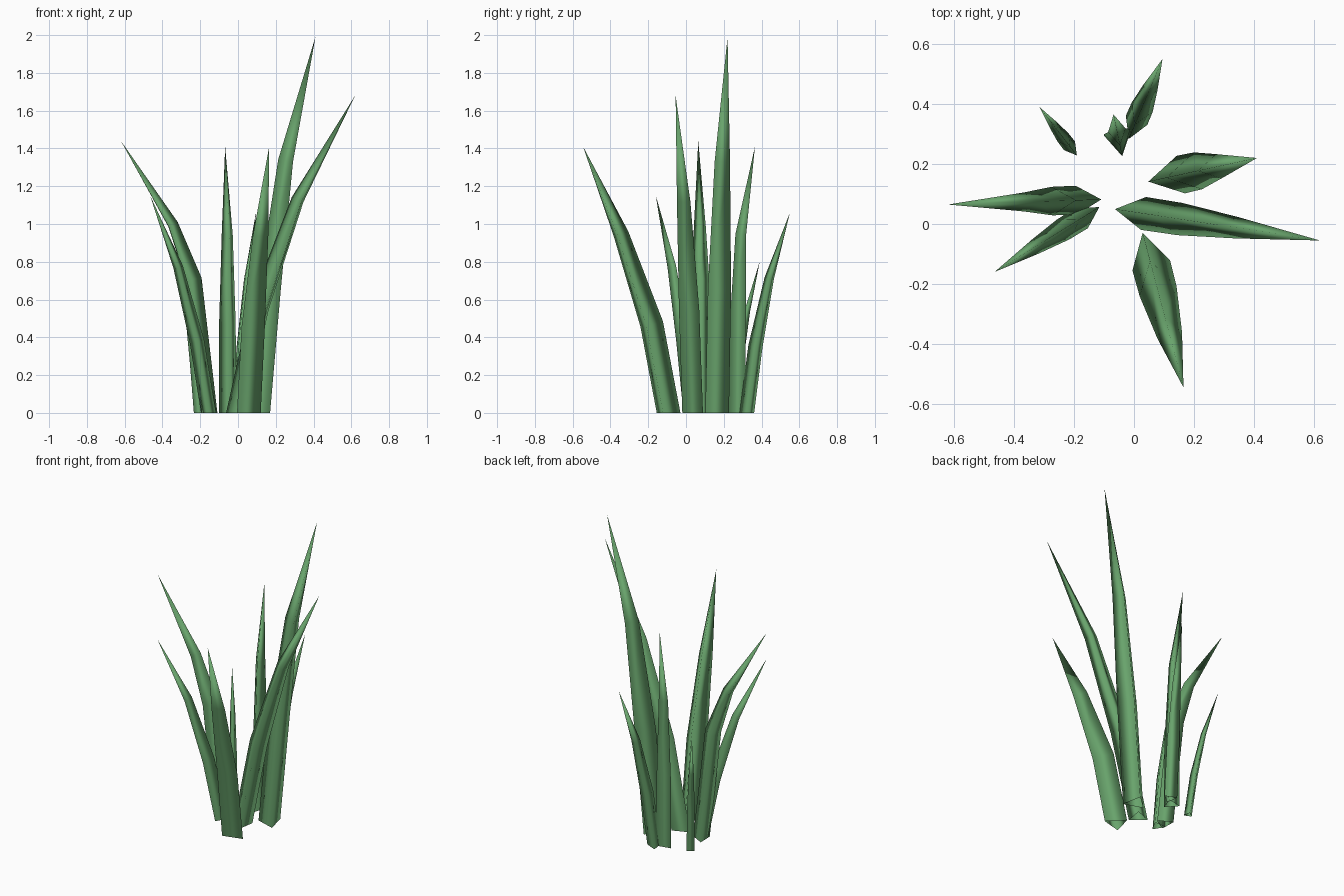
import bpy, bmesh, math
from mathutils import Vector

if "Cube" in bpy.data.objects:
    bpy.data.objects.remove(bpy.data.objects["Cube"])

green = bpy.data.materials.new("leaf green")
green.diffuse_color = (0.14, 0.37, 0.15, 1)
green.use_nodes = True
green.node_tree.nodes["Principled BSDF"].inputs["Base Color"].default_value = green.diffuse_color


def blade(name, base, tip, r, h1=0.33, h2=0.67, f1=0.2, f2=0.52):
    """Three-sided tapering blade: ridge faces the clump centre, tip leans out."""
    base, tip = Vector((*base, 0)), Vector(tip)
    lean = Vector((tip.x - base.x, tip.y - base.y, 0))
    out = lean.normalized()
    side = Vector((-out.y, out.x, 0))
    pts = [base + lean * f + Vector((0, 0, tip.z * h))
           for f, h in ((0, 0), (f1, h1), (f2, h2))] + [tip]
    bm = bmesh.new()
    rings = []
    for i, scale in enumerate((1, 0.98, 0.65)):
        # each ring is square to the bend, the base ring stays on the ground
        t = (pts[i + 1] - pts[i - 1]).normalized() if i else Vector((0, 0, 1))
        radial = side.cross(t).normalized()
        if radial.dot(out) < 0:
            radial = -radial
        ring = []
        for k in range(3):
            a = math.pi + k * math.tau / 3
            ring.append(bm.verts.new(pts[i] + r * scale * (radial * math.cos(a) + side * math.sin(a))))
        rings.append(ring)
    top = bm.verts.new(tip)
    for lo, hi in zip(rings, rings[1:]):
        for k in range(3):
            j = (k + 1) % 3
            bm.faces.new((lo[k], lo[j], hi[j], hi[k]))
    for k in range(3):
        bm.faces.new((rings[-1][k], rings[-1][(k + 1) % 3], top))
    for f in bm.faces:
        f.smooth = True
    me = bpy.data.meshes.new(name)
    bm.to_mesh(me)
    bm.free()
    me.materials.append(green)
    bpy.context.collection.objects.link(bpy.data.objects.new(name, me))


# tall blades on the right
blade("tall_blade", (0.12, 0.157), (0.41, 0.22, 1.99), 0.074, f2=0.48)
blade("right_blade", (0.0, 0.04), (0.62, -0.055, 1.68), 0.064)
# front blade
blade("front_blade", (0.048, -0.102), (0.165, -0.545, 1.41), 0.075, f2=0.56)
# left blades
blade("left_blade", (-0.165, 0.08), (-0.62, 0.065, 1.44), 0.056, 0.49, 0.69, 0.18, 0.41)
blade("left_front_blade", (-0.155, 0.032), (-0.465, -0.16, 1.15), 0.046)
# back blades
blade("left_back_blade", (-0.207, 0.25), (-0.315, 0.39, 0.8), 0.027)
blade("upright_back_blade", (-0.05, 0.278), (-0.068, 0.365, 1.41), 0.053, f1=0.05, f2=0.2)
blade("back_blade", (0.0, 0.325), (0.095, 0.55, 1.06), 0.045)
